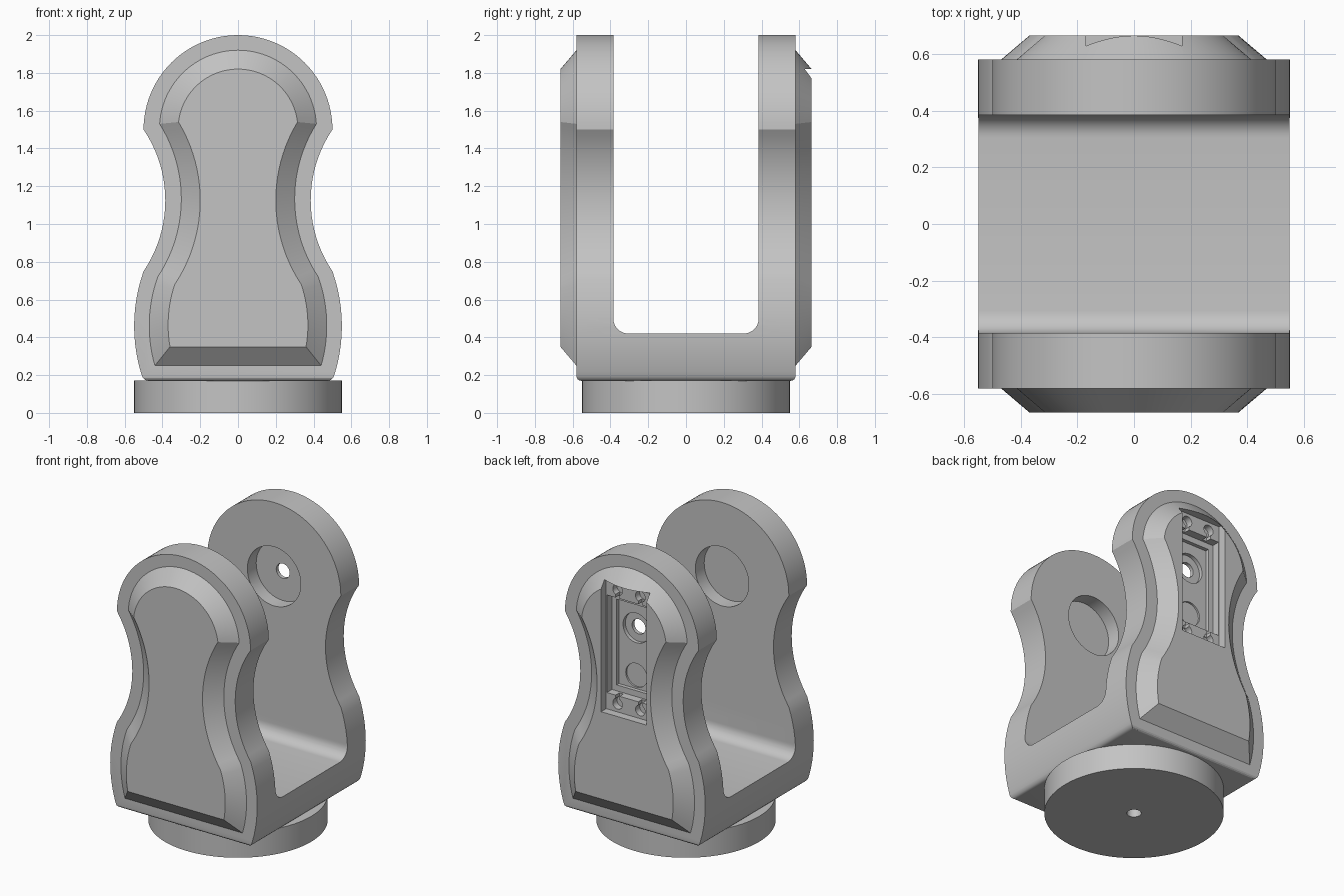
import bpy, bmesh, math
from mathutils import Matrix

if "Cube" in bpy.data.objects:
    bpy.data.objects.remove(bpy.data.objects["Cube"], do_unlink=True)

grey = bpy.data.materials.new("plain grey")
grey.use_nodes = True
grey.diffuse_color = (0.55, 0.55, 0.55, 1)
grey.node_tree.nodes["Principled BSDF"].inputs["Base Color"].default_value = grey.diffuse_color


def make(name, bm):
    bmesh.ops.recalc_face_normals(bm, faces=bm.faces)
    mesh = bpy.data.meshes.new(name)
    bm.to_mesh(mesh)
    bm.free()
    obj = bpy.data.objects.new(name, mesh)
    mesh.materials.append(grey)
    bpy.context.collection.objects.link(obj)
    return obj


def arc(p, q, r, n):
    """Points on the circle through p, q and r."""
    a, b, c = complex(*p), complex(*q), complex(*r)
    w = (c - a) / (b - a)
    o = a + (b - a) * (w - abs(w) ** 2) / (2j * w.imag)
    turn = lambda u, v: math.atan2(((v - o) / (u - o)).imag, ((v - o) / (u - o)).real)
    sweep = turn(a, b) + turn(b, c)
    pts = [o + (a - o) * complex(math.cos(sweep * i / n), math.sin(sweep * i / n))
           for i in range(n + 1)]
    return [(z.real, z.imag) for z in pts]


def outline(foot, hip, knee, waist, shoulder, top):
    """Symmetrical keyhole-shaped outline in x, z."""
    side = arc(foot, hip, knee, 12)[:-1] + arc(knee, waist, shoulder, 20)[:-1]
    cap = arc(shoulder, (0, top), (-shoulder[0], shoulder[1]), 48)
    return side + cap + [(-x, z) for x, z in reversed(side)]


def loft(rings):
    """Closed solid through rings of equal length."""
    bm = bmesh.new()
    loops = [[bm.verts.new(p) for p in ring] for ring in rings]
    for lo, hi in zip(loops, loops[1:]):
        for i in range(len(lo)):
            j = (i + 1) % len(lo)
            bm.faces.new((lo[i], lo[j], hi[j], hi[i]))
    bm.faces.new(loops[0])
    bm.faces.new(loops[-1])
    return bm


def along_y(pts, y):
    return [(x, y, z) for x, z in pts]


def box(x0, x1, y0, y1, z0, z1):
    return make("cutter", loft([[(x0, y, z0), (x1, y, z0), (x1, y, z1), (x0, y, z1)]
                                for y in (y0, y1)]))


def rod_y(x, z, r, y0, y1, n=48):
    ring = [(x + r * math.cos(math.tau * i / n), z + r * math.sin(math.tau * i / n))
            for i in range(n)]
    return make("cutter", loft([along_y(ring, y0), along_y(ring, y1)]))


def boolean(obj, tool, op="DIFFERENCE"):
    mod = obj.modifiers.new("bool", "BOOLEAN")
    mod.operation, mod.solver, mod.object = op, "EXACT", tool
    bpy.context.view_layer.objects.active = obj
    bpy.ops.object.modifier_apply(modifier=mod.name)
    bpy.data.objects.remove(tool, do_unlink=True)


def smooth(obj):
    bpy.ops.object.select_all(action="DESELECT")
    obj.select_set(True)
    bpy.context.view_layer.objects.active = obj
    bpy.ops.object.shade_smooth_by_angle(angle=math.radians(22))


# Fork body: outline pulled through in y, with a rounded underside
shape = outline((0.5, 0.17), (0.55, 0.46), (0.5, 0.75), (0.385, 1.13), (0.5, 1.5), 2.0)
bm = loft([along_y(shape, -0.58), along_y(shape, 0.58)])
low = [e for e in bm.edges if all(v.co.z < 0.18 for v in e.verts)]
bmesh.ops.bevel(bm, geom=low, offset=0.025, segments=4, profile=0.5, affect="EDGES")
fork = make("fork_bracket", bm)

# Channel between the arms, with filleted floor corners
gap, floor, fil = 0.385, 0.42, 0.08
corner = [(gap - fil + fil * math.sin(a), floor + fil - fil * math.cos(a))
          for a in [math.pi / 2 * i / 8 for i in range(9)]]
right = corner + [(gap, 2.3)]
channel = right + [(-y, z) for y, z in reversed(right)]
boolean(fork, make("cutter", loft([[(x, y, z) for y, z in channel] for x in (-1, 1)])))

# Raised panels with sloping rims on both arms
rim = outline((0.44, 0.25), (0.47, 0.46), (0.425, 0.72), (0.30, 1.13), (0.415, 1.53), 1.92)
face = outline((0.36, 0.35), (0.37, 0.46), (0.335, 0.68), (0.20, 1.13), (0.315, 1.54), 1.82)
for s in (-1, 1):
    panel = loft([along_y(rim, s * 0.54), along_y(rim, s * 0.58), along_y(face, s * 0.665)])
    boolean(fork, make("panel", panel), "UNION")

# Round bearing recesses on the inner faces of the arms
for s in (-1, 1):
    boolean(fork, rod_y(0, 1.5, 0.2, s * 0.3, s * 0.48))

# Motor pocket in the back arm: shelf, body, stepped floor
boolean(fork, box(-0.17, 0.17, 0.61, 0.8, 0.94, 1.82))
boolean(fork, box(-0.165, 0.165, 0.555, 0.81, 1.05, 1.71))
boolean(fork, box(-0.13, 0.13, 0.53, 0.82, 1.09, 1.67))

# Shaft hole with counterbore, and a shallow round seat below it
boolean(fork, rod_y(0, 1.5, 0.1, 0.505, 0.83))
boolean(fork, rod_y(0, 1.5, 0.05, 0.3, 0.84))
boolean(fork, rod_y(0, 1.18, 0.08, 0.518, 0.85))

# Keyhole screw slots on the pocket shelves
for z, inward in ((1.765, -1), (0.995, 1)):
    for x in (-0.085, 0.085):
        boolean(fork, rod_y(x, z, 0.036, 0.565, 0.86, 24))
        ends = sorted((z, z + inward * 0.07))
        boolean(fork, box(x - 0.015, x + 0.015, 0.57, 0.87, *ends))
smooth(fork)

# Turntable disc with a small centre hole
bm = bmesh.new()
bmesh.ops.create_cone(bm, cap_ends=True, segments=96, radius1=0.55, radius2=0.55, depth=0.172,
                      matrix=Matrix.Translation((0, 0, 0.086)))
disc = make("base_disc", bm)
bm = bmesh.new()
bmesh.ops.create_cone(bm, cap_ends=True, segments=32, radius1=0.045, radius2=0.045, depth=0.6)
boolean(disc, make("cutter", bm))
smooth(disc)
